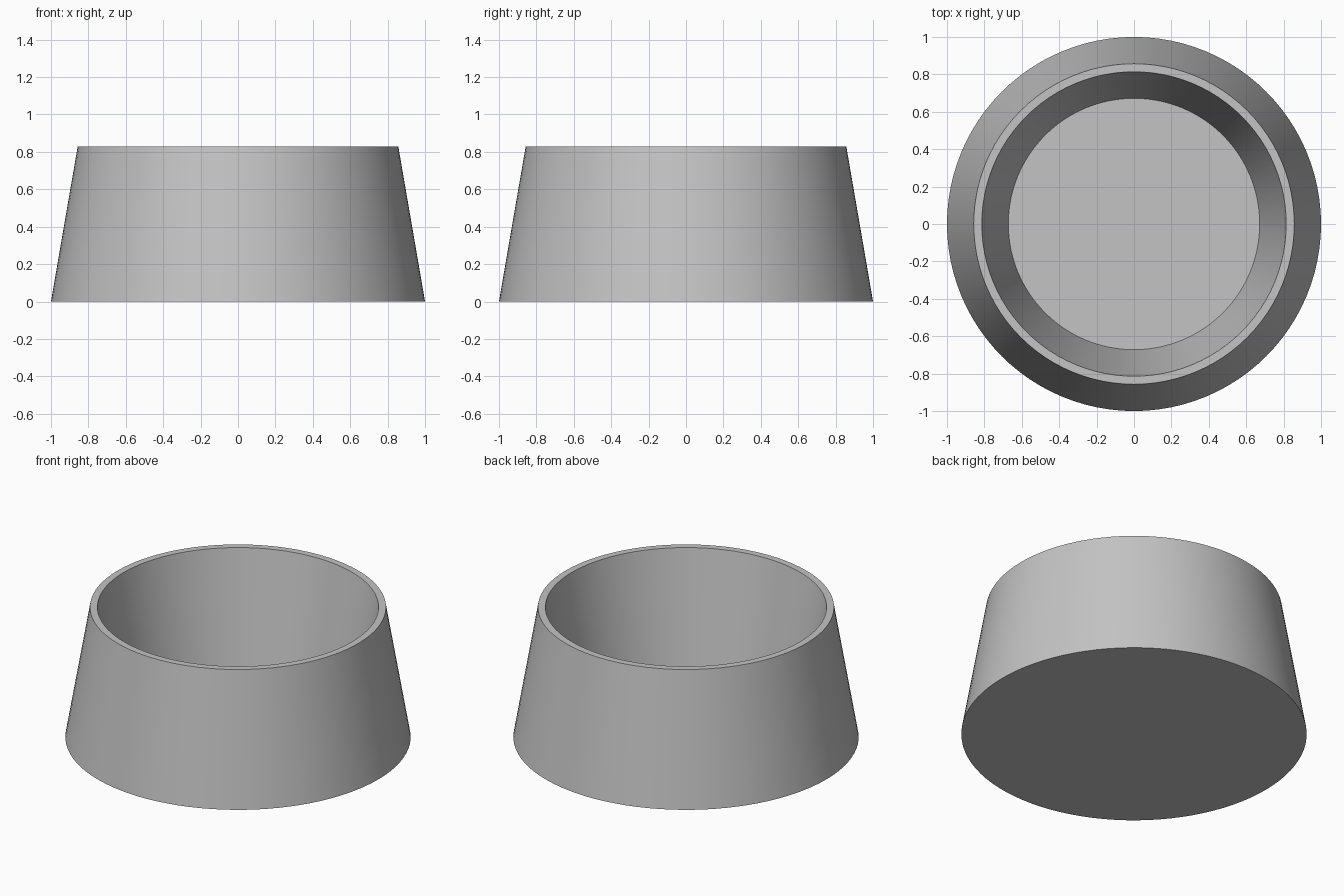
import bpy, bmesh
from math import radians

cube = bpy.data.objects.get("Cube")
if cube:
    bpy.data.objects.remove(cube, do_unlink=True)

SEGMENTS = 96

# Plain grey material
grey = bpy.data.materials.new("light_grey")
grey.use_nodes = True
colour = (0.55, 0.55, 0.55, 1)
grey.diffuse_color = colour
grey.node_tree.nodes["Principled BSDF"].inputs["Base Color"].default_value = colour

# Tapered bowl: rings as (radius, height) from underside, over the rim, to inner floor
rings = [(1.0, 0.0), (0.857, 0.83), (0.814, 0.83), (0.672, 0.04)]

bm = bmesh.new()
loops = []
for radius, height in rings:
    ring = bmesh.ops.create_circle(bm, segments=SEGMENTS, radius=radius)["verts"]
    for v in ring:
        v.co.z = height
    loops.append(ring)
for lower, upper in zip(loops, loops[1:]):
    for i in range(SEGMENTS):
        j = (i + 1) % SEGMENTS
        bm.faces.new((lower[i], lower[j], upper[j], upper[i]))

# Underside and inner floor
bm.faces.new(loops[0])
bm.faces.new(loops[-1])
bmesh.ops.recalc_face_normals(bm, faces=bm.faces)

mesh = bpy.data.meshes.new("bowl")
bm.to_mesh(mesh)
bm.free()
mesh.materials.append(grey)
bowl = bpy.data.objects.new("bowl", mesh)
bpy.context.collection.objects.link(bowl)

# Smooth walls with crisp rim and base edges
bpy.ops.object.select_all(action="DESELECT")
bowl.select_set(True)
bpy.context.view_layer.objects.active = bowl
bpy.ops.object.shade_smooth_by_angle(angle=radians(30))
